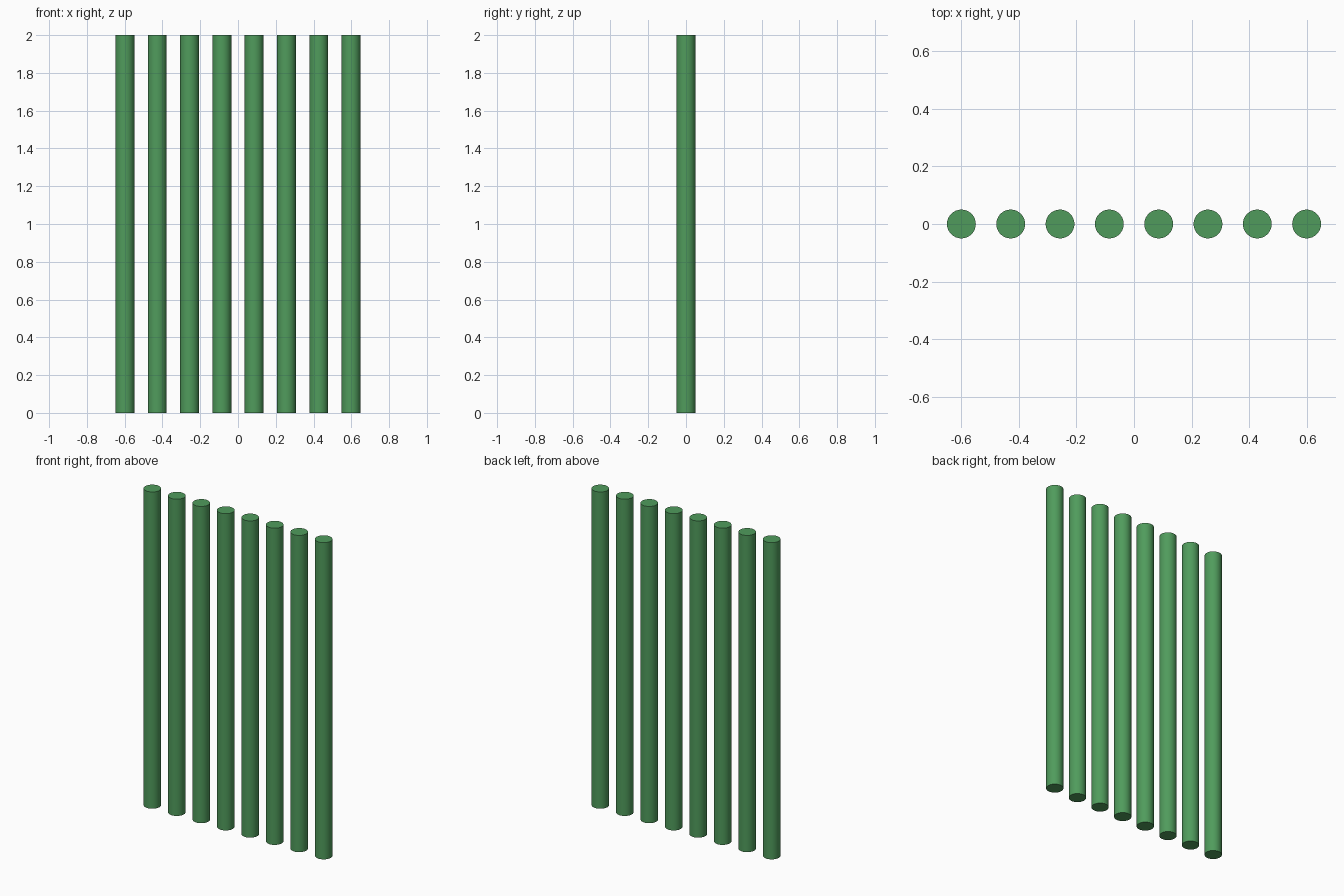
import bpy
import math

cube = bpy.data.objects.get("Cube")
if cube:
    bpy.data.objects.remove(cube, do_unlink=True)

COUNT = 8
RADIUS = 0.05
HEIGHT = 2.0
SPACING = 0.171

# Single green paint
green = bpy.data.materials.new("green_paint")
green.use_nodes = True
colour = (0.08, 0.33, 0.107, 1)
green.diffuse_color = colour
green.node_tree.nodes["Principled BSDF"].inputs["Base Color"].default_value = colour

# Row of evenly spaced round bars
for i in range(COUNT):
    x = (i - (COUNT - 1) / 2) * SPACING
    bpy.ops.mesh.primitive_cylinder_add(
        vertices=32, radius=RADIUS, depth=HEIGHT, location=(x, 0, HEIGHT / 2))
    bar = bpy.context.object
    bar.name = f"round_bar_{i + 1}"
    bar.data.materials.append(green)
    bpy.ops.object.shade_smooth_by_angle(angle=math.radians(30))
